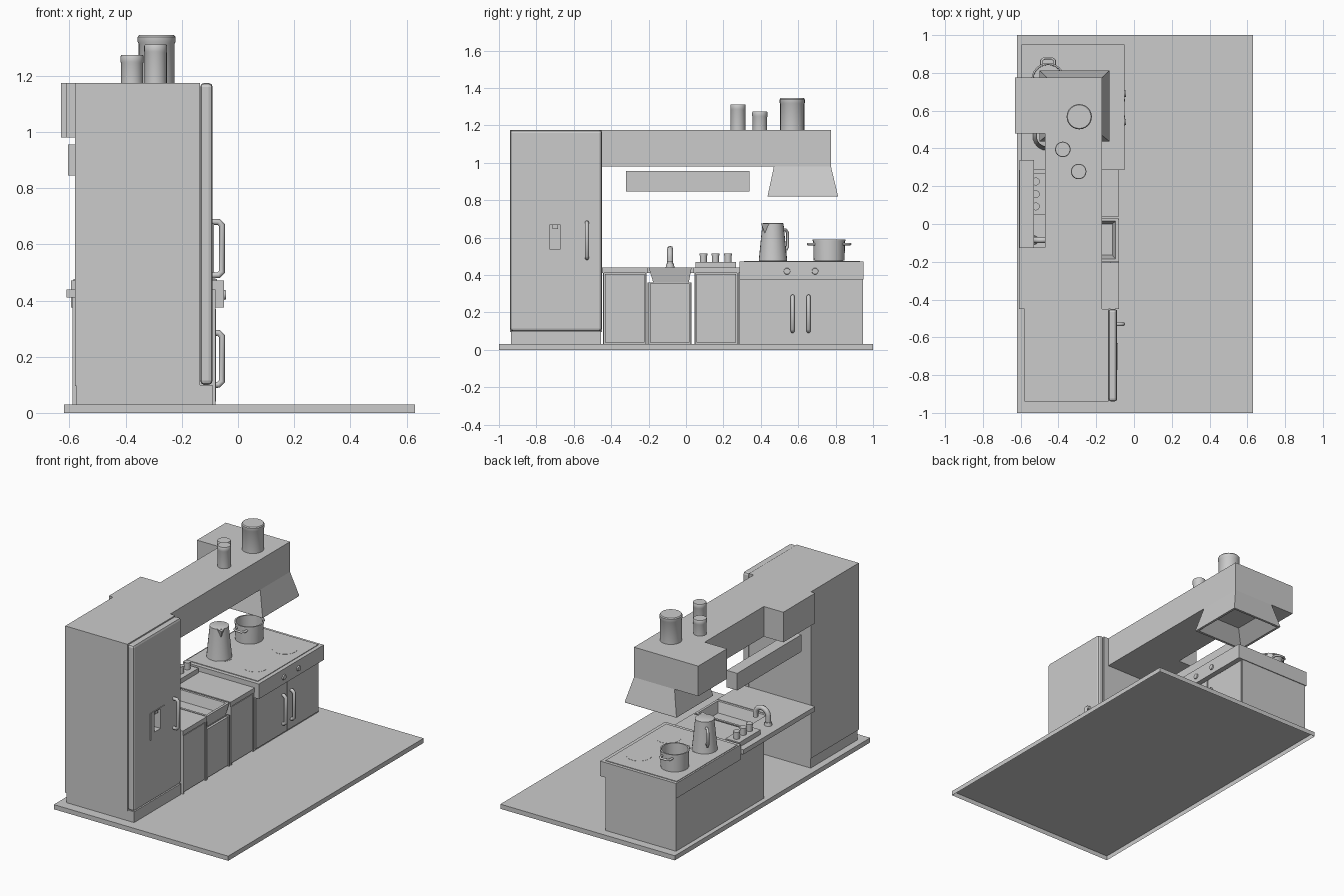
import bpy, bmesh
from math import cos, sin, pi
from mathutils import Matrix, Vector

if "Cube" in bpy.data.objects:
    bpy.data.objects.remove(bpy.data.objects["Cube"])


def finish(name, bm, smooth=False):
    bmesh.ops.recalc_face_normals(bm, faces=bm.faces)
    me = bpy.data.meshes.new(name)
    bm.to_mesh(me)
    bm.free()
    ob = bpy.data.objects.new(name, me)
    bpy.context.collection.objects.link(ob)
    if smooth:
        bpy.context.view_layer.objects.active = ob
        bpy.ops.object.select_all(action='DESELECT')
        ob.select_set(True)
        bpy.ops.object.shade_smooth_by_angle()
    return ob


def box(name, x, y, z, bevel=0):
    bm = bmesh.new()
    bmesh.ops.create_cube(bm, size=1)
    for v in bm.verts:
        v.co = Vector([(a + b) / 2 + c * (b - a) for (a, b), c in zip((x, y, z), v.co)])
    ob = finish(name, bm)
    if bevel:
        m = ob.modifiers.new("soft_edge", 'BEVEL')
        m.width, m.segments = bevel, 2
    return ob


def lathe(name, profile, at, seg=24):
    """Revolve (radius, height) points round a vertical axis."""
    bm = bmesh.new()
    rings = [[bm.verts.new((at[0] + r * cos(2 * pi * i / seg), at[1] + r * sin(2 * pi * i / seg), at[2] + h))
              for i in range(seg)] for r, h in profile]
    for a, b in zip(rings, rings[1:]):
        for i in range(seg):
            j = (i + 1) % seg
            bm.faces.new((a[i], a[j], b[j], b[i]))
    bm.faces.new(rings[0])
    bm.faces.new(rings[-1])
    return finish(name, bm, True)


def tube(name, pts, r):
    cu = bpy.data.curves.new(name, 'CURVE')
    cu.dimensions, cu.bevel_depth, cu.bevel_resolution, cu.use_fill_caps = '3D', r, 2, True
    sp = cu.splines.new('POLY')
    sp.points.add(len(pts) - 1)
    for p, c in zip(sp.points, pts):
        p.co = (*c, 1)
    ob = bpy.data.objects.new(name, cu)
    bpy.context.collection.objects.link(ob)
    return ob


def basin(name, loops):
    """Skin rectangular loops (x0, x1, y0, y1, z) and cap the last one."""
    bm = bmesh.new()
    rings = [[bm.verts.new(c) for c in ((a, p, z), (b, p, z), (b, q, z), (a, q, z))] for a, b, p, q, z in loops]
    for u, v in zip(rings, rings[1:]):
        for i in range(4):
            j = (i + 1) % 4
            bm.faces.new((u[i], u[j], v[j], v[i]))
    bm.faces.new(rings[0])
    bm.faces.new(rings[-1])
    return finish(name, bm)


def pull(name, x, y, z0, z1, r):
    k = 0.012
    out = -0.057
    tube(name, [(x, y, z0), (out - k, y, z0), (out, y, z0 + k), (out, y, z1 - k), (out - k, y, z1), (x, y, z1)], r)


def cut(ob, x, y, z):
    c = box("cutter", x, y, z)
    m = ob.modifiers.new("cut", 'BOOLEAN')
    m.operation, m.object, m.solver = 'DIFFERENCE', c, 'EXACT'
    bpy.context.view_layer.objects.active = ob
    for n in [m.name for m in ob.modifiers]:
        bpy.ops.object.modifier_apply(modifier=n)
    bpy.data.objects.remove(c)


# Floor slab, open underneath
floor = box("floor", (-0.62, 0.63), (-1, 1), (0, 0.03))
bm = bmesh.new()
bm.from_mesh(floor.data)
bmesh.ops.delete(bm, geom=[f for f in bm.faces if f.normal.z < -0.5], context='FACES_ONLY')
bm.to_mesh(floor.data)
bm.free()

# Fridge with recessed dispenser
box("fridge_base", (-0.575, -0.09), (-0.935, -0.455), (0.03, 0.1))
box("fridge_body", (-0.58, -0.135), (-0.94, -0.45), (0.095, 1.175))
door = box("fridge_door", (-0.135, -0.09), (-0.94, -0.45), (0.1, 1.175), 0.015)
cut(door, (-0.128, 0), (-0.73, -0.67), (0.54, 0.668))
panel = box("dispenser_panel", (-0.092, -0.086), (-0.77, -0.63), (0.5, 0.675))
cut(panel, (-0.128, 0), (-0.73, -0.67), (0.54, 0.668))
box("dispenser_nozzle", (-0.125, -0.095), (-0.715, -0.685), (0.645, 0.668))
pull("fridge_handle", -0.09, -0.53, 0.49, 0.68, 0.011)

# Upper cabinets: two deeper units, two shallower ones
for i, (xb, y0, y1) in enumerate([(-0.61, -0.45, -0.125), (-0.47, -0.125, 0.18),
                                  (-0.47, 0.18, 0.48), (-0.63, 0.48, 0.775)]):
    box(f"upper_cabinet_{i}", (xb, -0.17), (y0, y1), (0.98, 1.175))
box("wall_shelf", (-0.605, -0.53), (-0.32, 0.34), (0.845, 0.955))

# Jars on top of the cabinets
for i, (x, y, r, h) in enumerate([(-0.29, 0.568, 0.067, 0.17), (-0.377, 0.395, 0.041, 0.1), (-0.293, 0.278, 0.041, 0.137)]):
    lathe(f"storage_jar_{i}", [(r * .96, 0), (r * .96, h - .03), (r, h - .025), (r, h - .006), (r * .93, h)], (x, y, 1.175))

# Hollow extractor hood
basin("extractor_hood", [(-0.46, -0.17, 0.47, 0.775, 0.98), (-0.50, -0.13, 0.437, 0.812, 0.825),
                         (-0.50, -0.13, 0.437, 0.812, 0.82), (-0.485, -0.145, 0.452, 0.797, 0.82),
                         (-0.40, -0.23, 0.53, 0.72, 0.9)])

# Lower units: left one and sink are open at the back
box("left_counter", (-0.61, -0.08), (-0.45, -0.205), (0.41, 0.44))
box("right_cabinet", (-0.59, -0.1), (0.045, 0.285), (0.03, 0.41))
box("right_counter", (-0.61, -0.08), (0.04, 0.285), (0.41, 0.44))
box("sink_ledge", (-0.61, -0.46), (-0.205, 0.04), (0.41, 0.44))
for name, y0, y1, top in [("left", -0.445, -0.21, 0.41), ("sink", -0.205, 0.03, 0.36), ("right", 0.045, 0.28, 0.41)]:
    box(name + "_door_backing", (-0.125, -0.098), (y0, y1), (0.03, top))
    box(name + "_door", (-0.1, -0.083), (y0 + 0.012, y1 - 0.012), (0.04, top - 0.006))
    for side, y in (("a", y0), ("b", y1 - 0.006)):
        box(f"{name}_door_stile_{side}", (-0.1, -0.08), (y, y + 0.006), (0.03, top))
basin("sink", [(-0.44, -0.1, -0.175, 0.015, 0.36), (-0.46, -0.082, -0.2, 0.03, 0.44),
               (-0.445, -0.098, -0.185, 0.015, 0.44), (-0.42, -0.115, -0.165, 0.0, 0.375)])

# Tap
lathe("tap_base", [(0.024, 0), (0.02, 0.02)], (-0.53, -0.085, 0.44), 16)
tube("tap_spout", [(-0.53, -0.085, 0.44)] + [(-0.485 - 0.045 * cos(a * pi / 8), -0.085, 0.495 + 0.045 * sin(a * pi / 8))
                                            for a in range(9)] + [(-0.44, -0.085, 0.47)], 0.016)

# Spice rack
box("spice_tray", (-0.57, -0.47), (0.05, 0.268), (0.44, 0.47))
for i, y in enumerate((0.093, 0.158, 0.225)):
    lathe(f"spice_pot_{i}", [(0.019, 0), (0.019, 0.034), (0.021, 0.035), (0.021, 0.046)], (-0.52, y, 0.47), 16)

# Cooker
box("cooker_body", (-0.59, -0.085), (0.287, 0.945), (0.03, 0.38))
box("cooker_top", (-0.595, -0.05), (0.285, 0.95), (0.375, 0.472))
box("hob_plate", (-0.585, -0.075), (0.31, 0.93), (0.47, 0.476))
for i, (y0, y1) in enumerate(((0.295, 0.611), (0.617, 0.937))):
    box(f"oven_door_{i}", (-0.09, -0.078), (y0, y1), (0.04, 0.37))
    pull(f"oven_handle_{i}", -0.08, (0.57, 0.655)[i], 0.1, 0.285, 0.011)
for i, y in enumerate((0.54, 0.69)):
    k = lathe(f"cooker_knob_{i}", [(0.018, 0), (0.016, 0.01)], (0, 0, 0), 16)
    k.matrix_world = Matrix.Translation((-0.052, y, 0.42)) @ Matrix.Rotation(pi / 2, 4, 'Y')
    for j, x in enumerate((-0.45, -0.2)):
        lathe(f"burner_{i}_{j}", [(0.075, 0), (0.075, 0.002)], (x, (0.465, 0.765)[i], 0.475))

# Kettle, spout turned to the front right
c = Vector((-0.46, 0.465, 0.477))
lathe("kettle", [(0.076, 0), (0.057, 0.19), (0.057, 0.198), (0.052, 0.2)], c)
d = Vector((0.707, -0.707, 0))
bm = bmesh.new()
s = Vector((0.707, 0.707, 0)) * 0.022
v = [bm.verts.new(c + p) for p in (d * .052 + s + Vector((0, 0, .197)), d * .052 - s + Vector((0, 0, .197)),
                                  d * .09 + Vector((0, 0, .197)), d * .058 + Vector((0, 0, .14)))]
for f in ((0, 1, 2), (0, 2, 3), (2, 1, 3), (1, 0, 3)):
    bm.faces.new([v[i] for i in f])
finish("kettle_spout", bm)
tube("kettle_handle", [c - d * a + Vector((0, 0, h)) for a, h in
                       ((.055, .16), (.095, .165), (.11, .15), (.11, .075), (.1, .06), (.066, .06))], 0.008)

# Cooking pot
p = (-0.455, 0.765, 0.477)
lathe("cooking_pot", [(0.083, 0), (0.085, 0.105), (0.088, 0.105), (0.088, 0.113), (0.079, 0.113), (0.077, 0.008)], p)
for s in (-1, 1):
    tube(f"pot_handle_{'front' if s < 0 else 'back'}",
         [(p[0] + x, p[1] + s * y, 0.565) for x, y in
          ((-.035, .074), (-.035, .1), (-.02, .113), (.02, .113), (.035, .1), (.035, .074))], 0.007)
